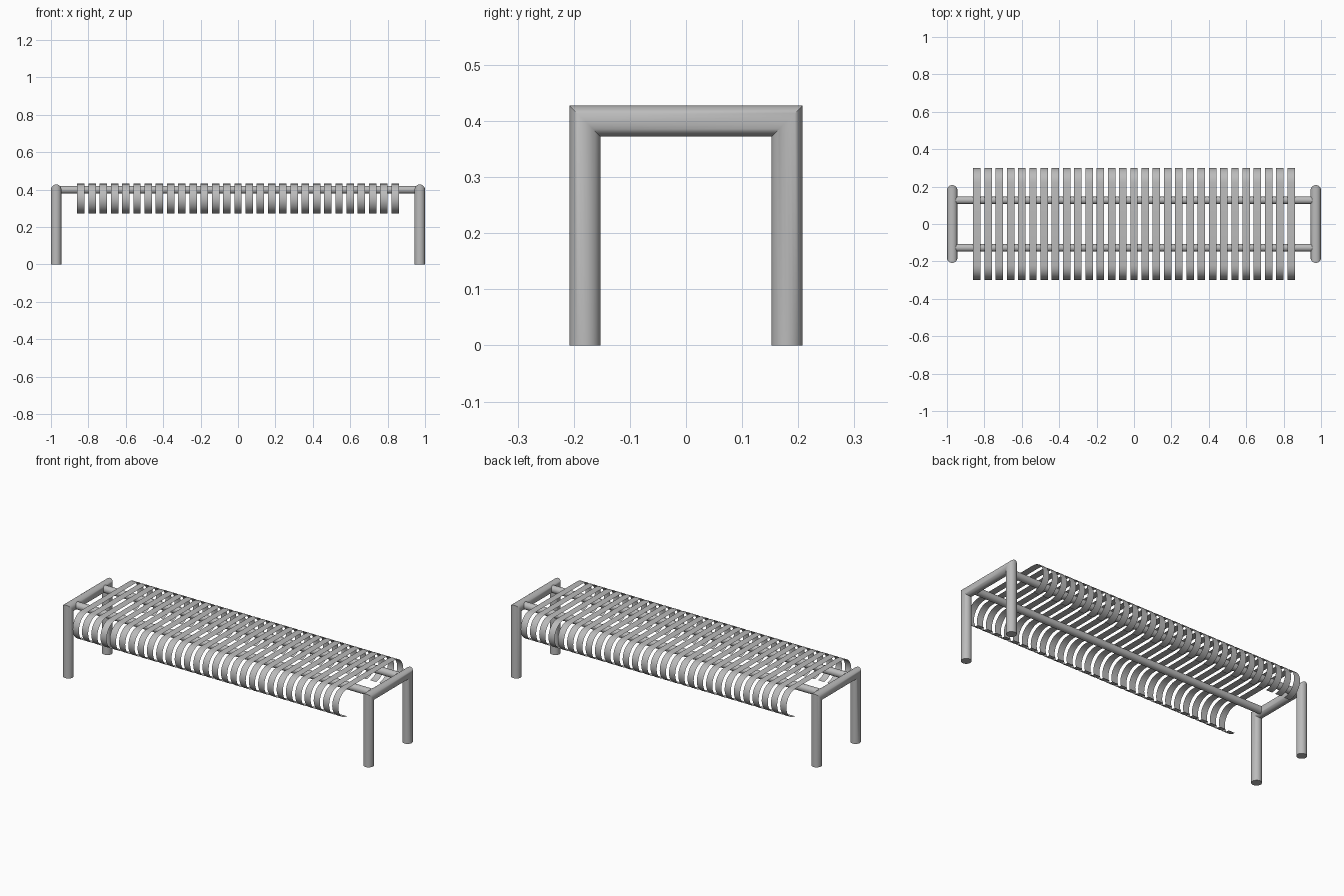
import bpy, bmesh, math

cube = bpy.data.objects.get("Cube")
if cube:
    bpy.data.objects.remove(cube, do_unlink=True)

# One painted steel colour
steel = bpy.data.materials.new("grey_steel")
steel.use_nodes = True
steel.diffuse_color = (0.5, 0.5, 0.5, 1)
steel.node_tree.nodes["Principled BSDF"].inputs["Base Color"].default_value = (0.5, 0.5, 0.5, 1)

SIDES = 24
RAIL_Z = 0.40


def finish(bm, name, recalc=True):
    """Turn a bmesh into a smooth-shaded object with sharp edges kept."""
    if recalc:
        bmesh.ops.recalc_face_normals(bm, faces=bm.faces)
    mesh = bpy.data.meshes.new(name)
    bm.to_mesh(mesh)
    bm.free()
    mesh.materials.append(steel)
    obj = bpy.data.objects.new(name, mesh)
    bpy.context.collection.objects.link(obj)
    bpy.ops.object.select_all(action="DESELECT")
    obj.select_set(True)
    bpy.context.view_layer.objects.active = obj
    bpy.ops.object.shade_smooth_by_angle(angle=math.radians(35))
    return obj


def loft(bm, rings):
    """Skin closed rings of points and cap both ends."""
    loops = [[bm.verts.new(p) for p in ring] for ring in rings]
    for a, b in zip(loops, loops[1:]):
        for i in range(SIDES):
            j = (i + 1) % SIDES
            bm.faces.new((a[i], a[j], b[j], b[i]))
    bm.faces.new(loops[0])
    bm.faces.new(loops[-1])


def circle(radius):
    steps = [2 * math.pi * i / SIDES for i in range(SIDES)]
    return [(radius * math.cos(a), radius * math.sin(a)) for a in steps]


# End frames: tube bent into an upside-down U with mitred corners
def end_frame(name, x):
    half, profile = 0.18, circle(0.028)
    rings = []
    for side, top in ((-1, 0), (-1, 1), (1, 1), (1, 0)):
        rings.append([(x + u, side * (half + v), top * (RAIL_Z + v)) for u, v in profile])
    bm = bmesh.new()
    loft(bm, rings)
    finish(bm, name)


end_frame("left_end_frame", 0.972)
end_frame("right_end_frame", -0.972)


# Long support rails between the end frames
for name, y in (("front_rail", -0.127), ("back_rail", 0.127)):
    bm = bmesh.new()
    loft(bm, [[(x, y + u, RAIL_Z + v) for u, v in circle(0.021)] for x in (-0.965, 0.965)])
    finish(bm, name)


# Seat slats: thin strips, flat on top and curled under at both edges
def slat_profile(top=0.432, edge=0.22, radius=0.08, steps=14):
    front = []
    for i in range(steps + 1):
        a = math.pi * i / steps
        front.append((-edge - radius * math.sin(a), top - radius - radius * math.cos(a)))
    return front + [(-y, z) for y, z in reversed(front)]


COUNT, PITCH, WIDTH = 29, 0.06, 0.04
bm = bmesh.new()
for n in range(COUNT):
    x = (n - (COUNT - 1) / 2) * PITCH
    pairs = [[bm.verts.new((x + s * WIDTH / 2, y, z)) for s in (-1, 1)]
             for y, z in slat_profile()]
    for (a, b), (c, d) in zip(pairs, pairs[1:]):
        bm.faces.new((a, b, d, c))
finish(bm, "seat_slats", recalc=False)
